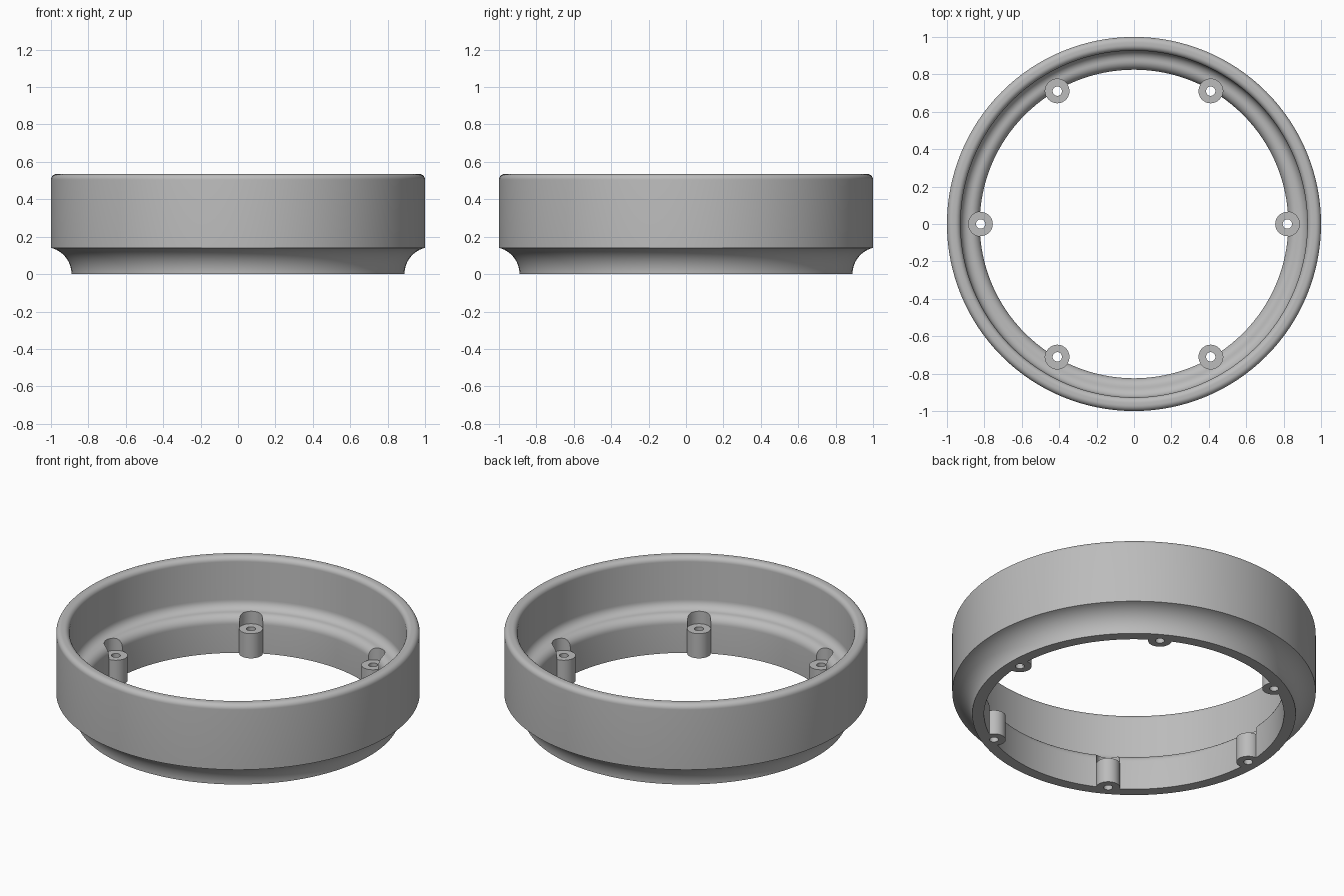
import bpy
import bmesh
from math import cos, sin, radians, pi

if "Cube" in bpy.data.objects:
    bpy.data.objects.remove(bpy.data.objects["Cube"], do_unlink=True)

HEIGHT, OUTER, BORE, CUP = 0.535, 1.0, 0.825, 0.927
BOSS_R, BOSS_TOP, HOLE_R, BOSS_RING = 0.065, 0.15, 0.025, 0.82

grey = bpy.data.materials.new("plain grey")
grey.use_nodes = True
colour = (0.5, 0.5, 0.5, 1)
grey.diffuse_color = colour
grey.node_tree.nodes["Principled BSDF"].inputs["Base Color"].default_value = colour


def arc(cx, cz, r, start, end, steps=8):
    """Profile points along a circular arc, angles in degrees."""
    angles = [radians(start + (end - start) * i / steps) for i in range(steps + 1)]
    return [(cx + r * cos(a), cz + r * sin(a)) for a in angles]


def lathe(name, profile, segments, closed=False, centre=(0, 0)):
    """Revolve an (r, z) profile around a vertical axis."""
    bm = bmesh.new()
    verts = [bm.verts.new((r, 0, z)) for r, z in profile]
    pairs = list(zip(verts, verts[1:])) + ([(verts[-1], verts[0])] if closed else [])
    edges = [bm.edges.new(p) for p in pairs]
    bmesh.ops.spin(bm, geom=verts + edges, cent=(0, 0, 0), axis=(0, 0, 1),
                   angle=2 * pi, steps=segments, use_merge=True)
    bmesh.ops.remove_doubles(bm, verts=bm.verts[:], dist=1e-5)
    bmesh.ops.recalc_face_normals(bm, faces=bm.faces[:])
    bmesh.ops.translate(bm, verts=bm.verts[:], vec=(*centre, 0))
    mesh = bpy.data.meshes.new(name)
    bm.to_mesh(mesh)
    bm.free()
    mesh.materials.append(grey)
    obj = bpy.data.objects.new(name, mesh)
    bpy.context.collection.objects.link(obj)
    return obj


def combine(target, tool, operation):
    """Apply a boolean and discard the tool."""
    mod = target.modifiers.new(operation, "BOOLEAN")
    mod.operation, mod.object, mod.solver = operation, tool, "EXACT"
    bpy.context.view_layer.objects.active = target
    bpy.ops.object.modifier_apply(modifier=mod.name)
    bpy.data.objects.remove(tool, do_unlink=True)


# Ring wall: coved foot, rounded rim, stepped bore
lip = 0.03
step = (CUP - BORE) / 2
shelf = 0.225
cove = arc(1.035, 0, 0.145, 180, 104, 14)
cove[-1] = (OUTER, cove[-1][1])
profile = cove
profile += arc(OUTER - lip, HEIGHT - lip, lip, 0, 90)
profile += arc(CUP + lip, HEIGHT - lip, lip, 90, 180)
profile += arc(CUP - step, shelf + step, step, 0, -90)
profile += arc(BORE + step, shelf - step, step, 90, 180)[1:]
profile += [(BORE, 0)]
ring = lathe("ring_housing", profile, 128, closed=True)

# Six screw bosses with clearance pockets above and through holes
boss_shape = [(0, 0), (BOSS_R, 0), (BOSS_R, BOSS_TOP), (0, BOSS_TOP)]
cutter_shape = [(0, -0.1), (HOLE_R, -0.1), (HOLE_R, BOSS_TOP),
                (BOSS_R, BOSS_TOP), (BOSS_R, 0.4), (0, 0.4)]
for i in range(6):
    a = radians(60 * i)
    centre = (BOSS_RING * cos(a), BOSS_RING * sin(a))
    combine(ring, lathe("screw_boss", boss_shape, 32, centre=centre), "UNION")
    combine(ring, lathe("screw_cutter", cutter_shape, 32, centre=centre), "DIFFERENCE")

# Smooth shading with crisp edges
bpy.ops.object.select_all(action="DESELECT")
ring.select_set(True)
bpy.context.view_layer.objects.active = ring
bpy.ops.object.shade_smooth_by_angle(angle=radians(30))
